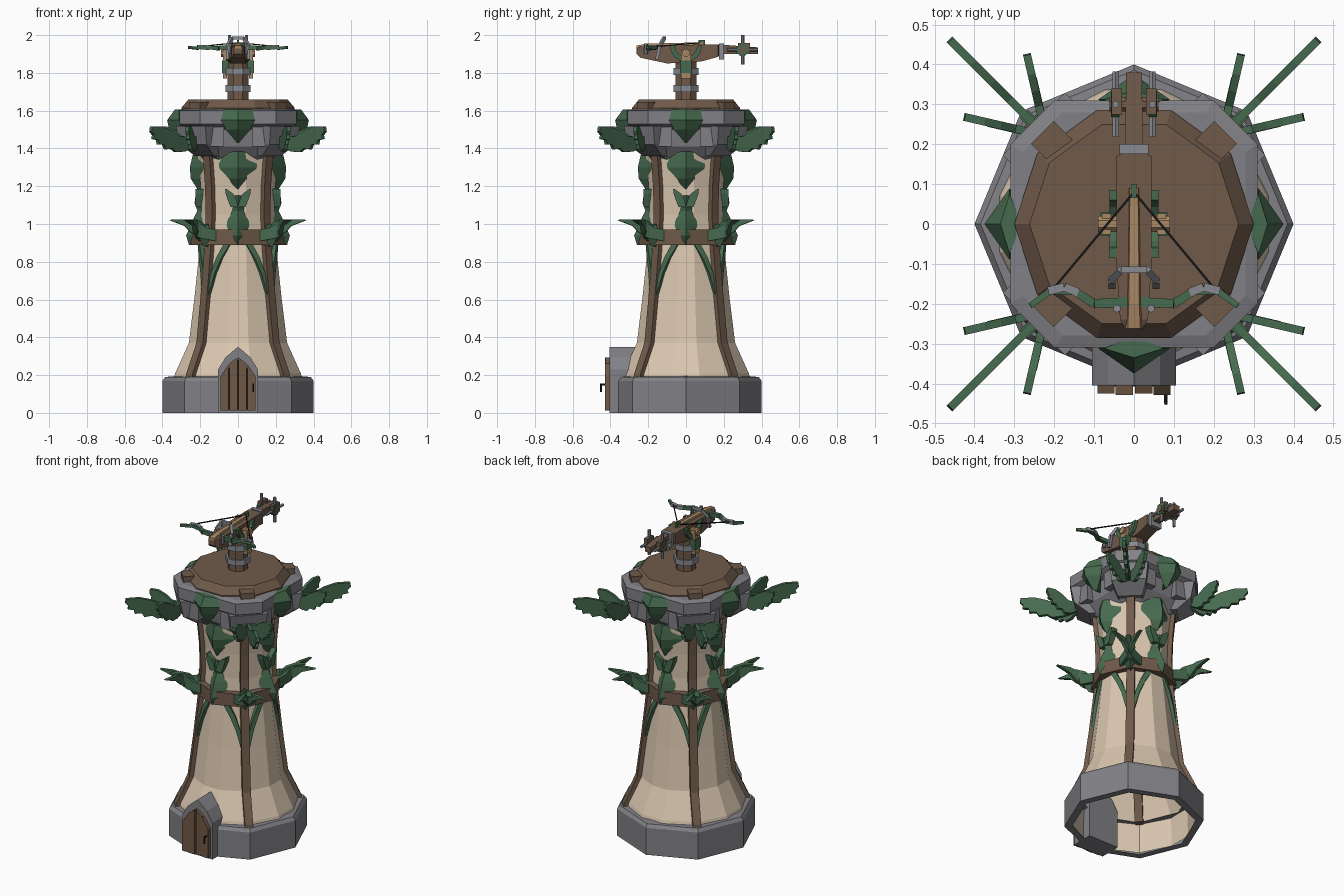
import bpy, bmesh, math
from mathutils import Matrix, Vector

if "Cube" in bpy.data.objects:
    bpy.data.objects.remove(bpy.data.objects["Cube"])

def mat(name, r, g, b):
    m = bpy.data.materials.new(name)
    m.diffuse_color = (r, g, b, 1)
    m.use_nodes = True
    m.node_tree.nodes["Principled BSDF"].inputs["Base Color"].default_value = m.diffuse_color
    return m

CREAM = mat("cream plaster", .70, .57, .43)
STONE = mat("grey stone", .22, .22, .24)
IRON = mat("light iron", .25, .26, .29)
WOOD = mat("brown wood", .16, .102, .068)
DOOR = mat("door wood", .16, .098, .058)
TAN = mat("tan wood", .40, .25, .13)
GREEN = mat("leaf green", .062, .145, .078)
BLACK = mat("black cord", .01, .01, .01)

def rz(deg):
    return Matrix.Rotation(math.radians(deg), 4, 'Z')

AXES = [rz(a) for a in (0, 90, 180, 270)]          # four sides
DIAG = [rz(a) for a in (45, 135, 225, 315)]        # four corners
ID = [Matrix()]
MIRX = [Matrix(), Matrix.Scale(-1, 4, (1, 0, 0))]

def part(name, m, shapes, mats=ID, caps=True):
    """Skin each shape (a list of equal rings of points), repeated by matrices."""
    bm = bmesh.new()
    for M in mats:
        for rings in shapes:
            vs = [[bm.verts.new(M @ Vector(p)) for p in r] for r in rings]
            n = len(vs[0])
            for a, b in zip(vs, vs[1:]):
                for i in range(n):
                    j = (i + 1) % n
                    bm.faces.new((a[i], a[j], b[j], b[i]))
            if caps:
                bm.faces.new(vs[0][::-1])
                bm.faces.new(vs[-1])
    bmesh.ops.recalc_face_normals(bm, faces=bm.faces)
    me = bpy.data.meshes.new(name)
    bm.to_mesh(me)
    bm.free()
    me.materials.append(m)
    ob = bpy.data.objects.new(name, me)
    bpy.context.collection.objects.link(ob)
    return ob

def ngon(n, r, z, off=0):
    return [(r * math.cos(2 * math.pi * i / n + off), r * math.sin(2 * math.pi * i / n + off), z) for i in range(n)]

def turned(n, prof, off=0):
    return [ngon(n, r, z, off) for r, z in prof]

def box(x0, x1, y0, y1, z0, z1):
    return [[(x0, y0, z), (x1, y0, z), (x1, y1, z), (x0, y1, z)] for z in (z0, z1)]

def rod(p, q, r0, r1=None, n=6):
    p, q = Vector(p), Vector(q)
    R = (q - p).to_track_quat('Z', 'Y')
    return [[c + R @ Vector(v) for v in ngon(n, r, 0, math.pi / n)]
            for c, r in ((p, r0), (q, r0 if r1 is None else r1))]

def plate(prof, t, origin=(0, 0), deg=0):
    """Thin upright plate: profile of (distance, height) along a heading."""
    M = Matrix.Translation((origin[0], origin[1], 0)) @ rz(deg)
    return [[M @ Vector((d, s, z)) for d, z in prof] for s in (-t / 2, t / 2)]

def leaf(rows):
    """Ridged leaf on +x: rows of (height, half width, edge radius, ridge radius)."""
    return [[(re, -w, z), (rr, 0, z), (re, w, z), (re - .03, 0, z)] for z, w, re, rr in rows]

def csq(a, c, z):
    """Square with cut corners."""
    return [(a, -c, z), (a, c, z), (c, a, z), (-c, a, z), (-a, c, z), (-a, -c, z), (-c, -a, z), (c, -a, z)]

# stone foot (hollow ring)
part("stone_base", STONE, [turned(8, [(.355, .0), (.4, 0), (.4, .17), (.385, .19), (.33, .195)])], caps=False)
# plaster tower body: octagon with the four side edges cut flat
BODY = [(.355, .01), (.35, .19), (.345, .21), (.27, .37), (.238, .62), (.21, .88), (.2, 1.05), (.205, 1.2), (.222, 1.38)]
def wall(r, z):
    return [(r * k * math.cos(math.radians(a + q)), r * k * math.sin(math.radians(a + q)), z)
            for q in (0, 90, 180, 270) for a, k in ((-12, .985), (12, .985), (45, 1))]
part("tower_body", CREAM, [[wall(r, z) for r, z in BODY]], caps=False)
# corner beams following the body
part("corner_beams", WOOD, [[[(r - .04, -.024, z), (r + .018, -.024, z), (r + .018, .024, z), (r - .04, .024, z)]
                             for r, z in BODY[1:]]], DIAG)
# middle belt
part("belt", WOOD, [turned(8, [(.2, .89), (.25, .89), (.25, .97), (.2, .97)])], caps=False)

# stone parapet with corner blocks
part("parapet", STONE, [[csq(.18, .1, 1.34), csq(.2, .12, 1.36), csq(.24, .15, 1.41), csq(.255, .16, 1.5),
                         csq(.28, .18, 1.51), csq(.31, .2, 1.53), csq(.31, .2, 1.6), csq(.28, .18, 1.61)]])
part("parapet_corner_blocks", STONE,
     [[[(.2, -w, z), (r, -w, z), (r, w, z), (.2, w, z)] for z, r, w in
       ((1.36, .25, .07), (1.42, .335, .1), (1.52, .355, .11))]], DIAG)
part("parapet_side_blocks", STONE, [box(.2, .285, s - .045, s + .045, 1.41, 1.52) for s in (-.12, .12)], AXES)
# wooden deck
part("deck", WOOD, [turned(10, [(.3, 1.58), (.3, 1.615), (.262, 1.66)])])
part("deck_beam_ends", WOOD, [box(.24, .325, -.04, .04, 1.57, 1.645)], DIAG)

# leaves on the four sides
part("upper_shield_leaves", GREEN, [leaf([(1.605, .075, .312, .335), (1.55, .09, .312, .375),
                                          (1.50, .065, .30, .365), (1.43, .005, .28, .305)])], AXES)
part("lower_shield_leaves", GREEN, [leaf([(1.385, .1, .18, .235), (1.30, .1, .18, .255),
                                          (1.24, .065, .18, .25), (1.185, .005, .19, .215)])], AXES)
part("middle_leaves", GREEN, [leaf([(1.15, .02, .19, .225), (1.11, .042, .18, .23), (1.07, .035, .19, .215),
                                    (1.03, .055, .185, .235), (.99, .06, .19, .25),
                                    (.94, .04, .22, .275), (.89, .005, .23, .26)])], AXES)
part("middle_leaf_horns", GREEN, [[[(.175, s * a, z), (.225, s * a, z), (.225, s * b, z), (.175, s * b, z)]
                                   for z, a, b in ((1.09, .0, .04), (1.13, .01, .055), (1.16, .025, .065), (1.185, .06, .068))]
                                  for s in (-1, 1)], AXES)
part("belt_buds", GREEN, [leaf([(1.0, .005, .24, .27), (.96, .04, .23, .29), (.92, .035, .23, .285), (.88, .005, .24, .26)])], DIAG)

# root strands below the belt, sweeping round the wall towards each corner beam
def strand(s):
    rings = []
    for z, ang, w in ((.9, 30, .018), (.82, 18, .016), (.74, 10, .013), (.61, 4, .004)):
        R = .205 + (.88 - z) * .108
        a = math.radians(s * ang)
        out = Vector((math.cos(a), math.sin(a), 0))
        side = Vector((-out.y, out.x, 0))
        rings.append([out * (R + o) + side * i * w + Vector((0, 0, z))
                      for i, o in ((-1, -.02), (-1, .014), (1, .014), (1, -.02))])
    return rings
part("root_strands", GREEN, [strand(1), strand(-1)], DIAG)

# fans of curved leaves at the belt corners
SPROUT = [(0, .91), (.06, .925), (.095, .955), (.12, .99), (.18, 1.022), (.12, 1.025), (.07, 1.01), (.035, .98), (0, .97)]
SIDE_SPROUT = [(d * 1.4 - .08, z) for d, z in SPROUT]
part("sprout_leaves", GREEN, [plate(SPROUT, .03, (.21, 0)), plate(SIDE_SPROUT, .02, (.292, .012), -32),
                              plate(SIDE_SPROUT, .02, (.292, -.012), 32)], DIAG)
# fans of feathered leaves at the parapet corners
WING = [(.3, 1.46), (.44, 1.465), (.5, 1.495), (.57, 1.515), (.65, 1.515), (.655, 1.49), (.635, 1.47), (.64, 1.45),
        (.605, 1.445), (.6, 1.42), (.56, 1.42), (.545, 1.395), (.5, 1.4), (.47, 1.38), (.41, 1.385), (.3, 1.43)]
SIDE = [((d - .3) * .62, z) for d, z in WING]
part("wing_leaves", GREEN, [plate(WING, .02), plate(SIDE, .02, (.305, .005), -32), plate(SIDE, .02, (.305, -.005), 32)], DIAG)

# doorway
def xz(prof, y0, y1):
    return [[(x, y, z) for x, z in prof] for y in (y0, y1)]
part("door_frame", STONE, [xz([(-.105, 0), (-.105, .23), (-.065, .295), (0, .35), (.065, .295), (.105, .23), (.105, 0)], -.27, -.405)])
def arch(x):
    x = abs(x)
    return .295 - x * .75 if x < .06 else .25 - (x - .06) * 1.7
part("door_planks", DOOR, [xz([(a, .012), (b, .012), (b, arch(b)), (a, arch(a))], -.4, -.425 - .004 * (i % 2))
                           for i, (a, b) in enumerate(((-.092, -.049), (-.046, -.003), (.003, .046), (.049, .092)))])
part("door_gaps", BLACK, [xz([(-.085, .015), (.085, .015), (.085, .2), (0, .28), (-.085, .2)], -.4, -.408)])
part("door_handle", BLACK, [rod((.08, -.42, .15), (.08, -.45, .15), .005), rod((.08, -.45, .155), (.08, -.45, .11), .004)])

# ballista post and bands
part("post", WOOD, [turned(8, [(.06, 1.65), (.06, 1.86)], math.pi / 8)])
part("post_bands", IRON, [turned(8, [(.072, z), (.072, z + .035)], math.pi / 8) for z in (1.7, 1.79)])
# yoke and axle
part("yoke", TAN, [box(.058, .08, -.026, .026, 1.77, 1.92)], MIRX)
part("yoke_axle", TAN, [rod((-.09, 0, 1.905), (.09, 0, 1.905), .022, n=8)])
part("yoke_leaf", GREEN, [box(.05, .084, -.03, .03, 1.80, 1.865)], MIRX)
U = [(.085 * math.cos(a), 1.945 - .085 * math.sin(a)) for a in [math.pi * i / 8 for i in range(9)]]
U += [(.06 * math.cos(a), 1.945 - .06 * math.sin(a)) for a in [math.pi * i / 8 for i in range(8, -1, -1)]]
part("cradle_arcs", GREEN, [[[(x, y, z) for y, z in U] for x in (.034, .062)]], MIRX)
# stock and bolt rail
part("stock", WOOD, [[[(-w, y, a), (w, y, a), (w, y, b), (-w, y, b)] for y, w, a, b in (
    (-.262, .022, 1.9, 1.93), (-.24, .035, 1.88, 1.94), (-.1, .044, 1.85, 1.945), (.08, .044, 1.86, 1.95),
    (.17, .044, 1.885, 1.95), (.18, .022, 1.9, 1.95), (.38, .02, 1.9, 1.935))]])
part("bolt_rail", TAN, [[[(-w, y, 1.92), (w, y, 1.92), (w * .6, y, z), (-w * .6, y, z)]
                         for y, w, z in ((-.262, .026, 1.945), (-.2, .022, 1.955), (.09, .017, 1.962))]])
part("stock_band", IRON, [box(-.036, .036, .175, .2, 1.87, 1.956)])
# iron hoop over the rail
H = [(-.055, -.155, 1.87), (-.055, -.14, 1.94), (-.032, -.115, 1.985), (.032, -.115, 1.985), (.055, -.14, 1.94), (.055, -.155, 1.87)]
part("rail_hoop", IRON, [rod(a, b, .012, n=4) for a, b in zip(H, H[1:])])
# bow arms, grips and string
B = [(0, -.195), (.1, -.2), (.15, -.168), (.21, -.168), (.26, -.205)]
part("bow_arms", GREEN, [rod((*a, 1.93), (*b, 1.935), .018 - .002 * i, .016 - .002 * i, 4) for i, (a, b) in enumerate(zip(B, B[1:]))], MIRX)
part("bow_grips", IRON, [rod((.14, -.172, 1.935), (.175, -.158, 1.937), .015, n=4), rod((.175, -.158, 1.937), (.215, -.168, 1.937), .015, n=4),
                         rod((.043, -.212, 1.9), (.043, -.212, 1.955), .01)], MIRX)
part("bow_string", BLACK, [rod((.2, -.16, 1.94), (0, .08, 1.96), .004, n=4)], MIRX)
part("string_catch", GREEN, [box(-.006, .006, .065, .1, 1.94, 1.975)])
# windlass at the tail
part("windlass_axle", WOOD, [rod((-.062, .3, 1.922), (.062, .3, 1.922), .02, n=8),
                             box(.03, .056, .275, .34, 1.9, 1.958), box(-.056, -.03, .275, .34, 1.9, 1.958)])
part("windlass_hubs", GREEN, [rod((.036, .3, 1.922), (.058, .3, 1.922), .034, n=8)], MIRX)
part("windlass_handles", IRON, [rod((.046, .3 - .082 * c, 1.922 - .078 * s), (.046, .3 + .082 * c, 1.922 + .078 * s), .009)
                                for c, s in ((1, 0), (0, 1))], MIRX)
